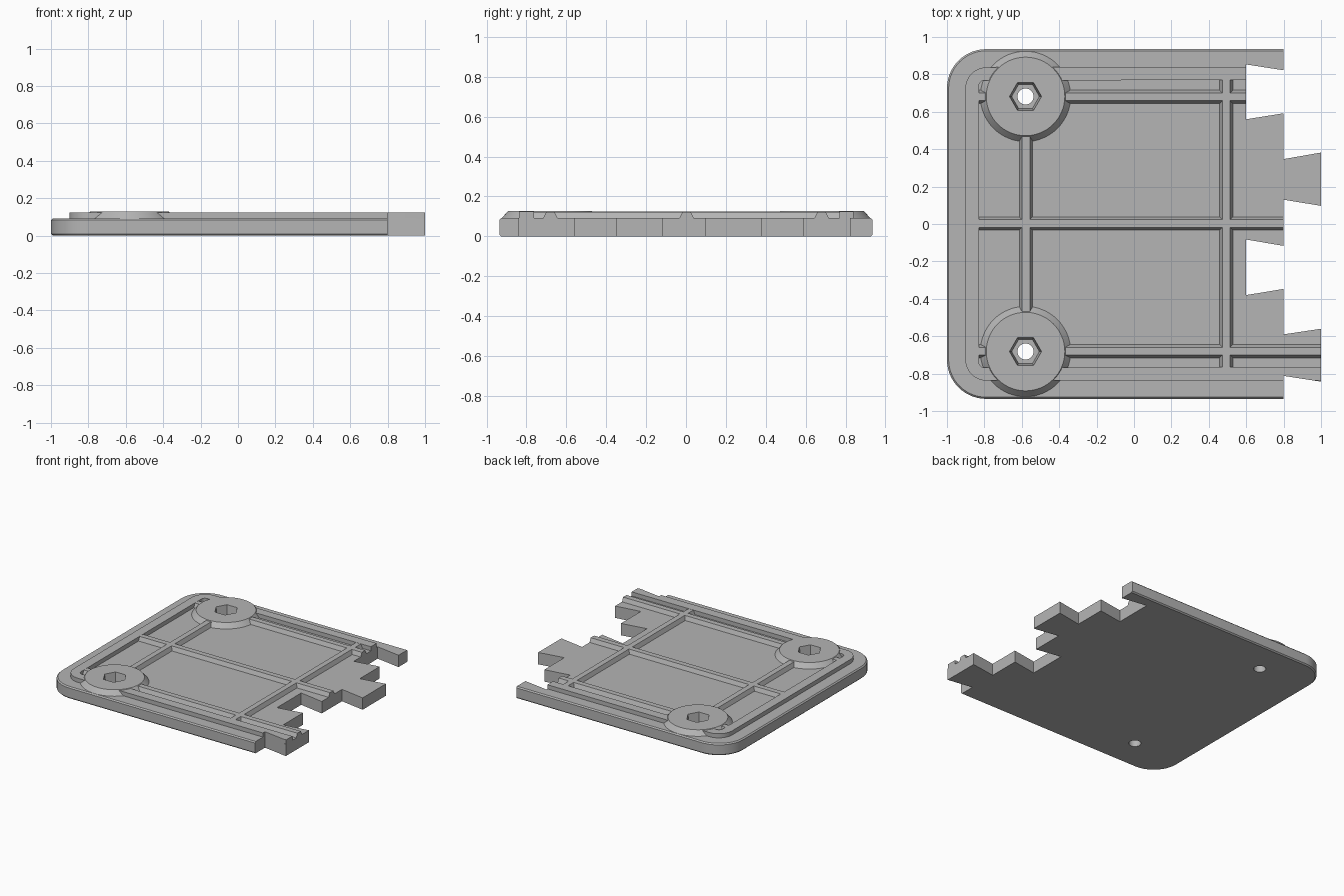
import bpy, bmesh, math

if "Cube" in bpy.data.objects:
    bpy.data.objects.remove(bpy.data.objects["Cube"])

FLOOR, TOP, BOSS_TOP = 0.092, 0.124, 0.128
BOSS_X, BOSS_Y = -0.58, 0.682

grey = bpy.data.materials.new("plain grey")
grey.diffuse_color = (0.46, 0.46, 0.46, 1)
grey.use_nodes = True
grey.node_tree.nodes["Principled BSDF"].inputs["Base Color"].default_value = grey.diffuse_color


def make(name, bm):
    bmesh.ops.recalc_face_normals(bm, faces=bm.faces)
    me = bpy.data.meshes.new(name)
    bm.to_mesh(me)
    bm.free()
    me.materials.append(grey)
    ob = bpy.data.objects.new(name, me)
    bpy.context.collection.objects.link(ob)
    return ob


def prism(points, z0, z1):
    bm = bmesh.new()
    f = bm.faces.new([bm.verts.new((x, y, z0)) for x, y in points])
    ext = bmesh.ops.extrude_face_region(bm, geom=[f])["geom"]
    for v in ext:
        if isinstance(v, bmesh.types.BMVert):
            v.co.z = z1
    return bm


def cone(name, x, y, z0, z1, r0, r1, sides):
    bm = bmesh.new()
    bmesh.ops.create_cone(bm, cap_ends=True, segments=sides, radius1=r0,
                          radius2=r1, depth=z1 - z0)
    bmesh.ops.translate(bm, verts=bm.verts, vec=(x, y, (z0 + z1) / 2))
    return make(name, bm)


def boolean(ob, cutter, op):
    m = ob.modifiers.new("cut", 'BOOLEAN')
    m.object, m.operation, m.solver = cutter, op, 'EXACT'
    with bpy.context.temp_override(object=ob, active_object=ob):
        bpy.ops.object.modifier_apply(modifier=m.name)


def arc(cx, cy, r, a0, a1, n=14):
    return [(cx + r * math.cos(math.radians(a0 + (a1 - a0) * i / n)),
             cy + r * math.sin(math.radians(a0 + (a1 - a0) * i / n)))
            for i in range(n + 1)]


def left_side(x, y, r):
    """Rounded left corners, listed from the top one to the bottom one."""
    return (arc(x + r, y - r, r, 90, 180) + arc(x + r, r - y, r, 180, 270))


# Base plate outline with dovetail teeth and sockets on the right
teeth = [(0.8, -0.935), (0.8, -0.812), (1, -0.843), (1, -0.56), (0.8, -0.59),
         (0.8, -0.347), (0.6, -0.38), (0.6, -0.083), (0.8, -0.117),
         (0.8, 0.13), (1, 0.097), (1, 0.382), (0.8, 0.347), (0.8, 0.592),
         (0.6, 0.56), (0.6, 0.853), (0.8, 0.822), (0.8, 0.935)]
outline = teeth + left_side(-1, 0.935, 0.21)
bm = prism(outline, 0, FLOOR)
outer = [e for e in bm.edges
         if abs(e.verts[0].co.z - e.verts[1].co.z) < 1e-6
         and all(abs(v.co.y) > 0.93 or v.co.x < -0.78 for v in e.verts)]
bmesh.ops.bevel(bm, geom=outer, offset=0.009, segments=1, affect='EDGES')
base = make("base_plate", bm)

# Helper volume that trims raised details to the outline
trim = make("trim_helper", prism(outline, -0.1, 0.3))

# Raised rim, open on the right
rim_points = ([(0.6, 0.77), (0.6, 0.84)] + left_side(-0.902, 0.838, 0.115)
              + [(1.1, -0.838), (1.1, -0.763)]
              + left_side(-0.83, 0.767, 0.03)[::-1])
rim = make("raised_rim", prism(rim_points, FLOOR - 0.01, TOP))
boolean(rim, trim, 'INTERSECT')


def rib(name, start, end, centre, along_x):
    """Bar with sloping flanks between start and end."""
    profile = [(-0.037, FLOOR - 0.004), (0.037, FLOOR - 0.004),
               (0.021, TOP - 0.001), (-0.021, TOP - 0.001)]
    bm = bmesh.new()
    rings = []
    for t in (start, end):
        rings.append([bm.verts.new((t, centre + o, z) if along_x
                                   else (centre + o, t, z)) for o, z in profile])
    for ring in rings:
        bm.faces.new(ring)
    for i in range(4):
        j = (i + 1) % 4
        bm.faces.new((rings[0][i], rings[0][j], rings[1][j], rings[1][i]))
    return make(name, bm)


# Strengthening ribs
ribs = [rib("back_rib", -0.85, 0.6, 0.68, True),
        rib("middle_rib", -0.85, 0.8, 0.003, True),
        rib("front_rib", -0.85, 1.0, -0.68, True),
        rib("left_cross_rib", -0.6, 0.6, -0.578, False),
        rib("right_cross_rib", -0.78, 0.78, 0.493, False)]

# Round bosses with a hexagonal nut pocket and a through hole
bosses = []
for side, y in (("back", BOSS_Y), ("front", -BOSS_Y)):
    boss = cone(side + "_boss", BOSS_X, y, FLOOR - 0.004, BOSS_TOP, 0.245, 0.21, 64)
    pocket = cone("pocket_cutter", BOSS_X, y, 0.05, BOSS_TOP + 0.002, 0.074, 0.086, 6)
    # Turn the pocket so two corners point along x
    for v in pocket.data.vertices:
        dx, dy = v.co.x - BOSS_X, v.co.y - y
        r = math.hypot(dx, dy)
        a = math.radians(60 * round((math.degrees(math.atan2(dy, dx)) - 1) / 60))
        v.co.x, v.co.y = BOSS_X + r * math.cos(a), y + r * math.sin(a)
    hole = cone("hole_cutter", BOSS_X, y, -0.1, 0.3, 0.043, 0.043, 32)
    # Keep rim and ribs clear of the pocket
    core = cone("core_cutter", BOSS_X, y, 0, 0.3, 0.15, 0.15, 32)
    for part in (boss, base):
        boolean(part, pocket, 'DIFFERENCE')
        boolean(part, hole, 'DIFFERENCE')
    for part in ribs[0:1] + ribs[2:4]:
        boolean(part, core, 'DIFFERENCE')
    for helper in (pocket, hole, core):
        bpy.data.objects.remove(helper)
    bosses.append(boss)
bpy.data.objects.remove(trim)

# Smooth the rounded walls, keep edges sharp
for ob in [base, rim] + bosses:
    bpy.ops.object.select_all(action='DESELECT')
    ob.select_set(True)
    bpy.context.view_layer.objects.active = ob
    bpy.ops.object.shade_smooth_by_angle(angle=math.radians(25))
